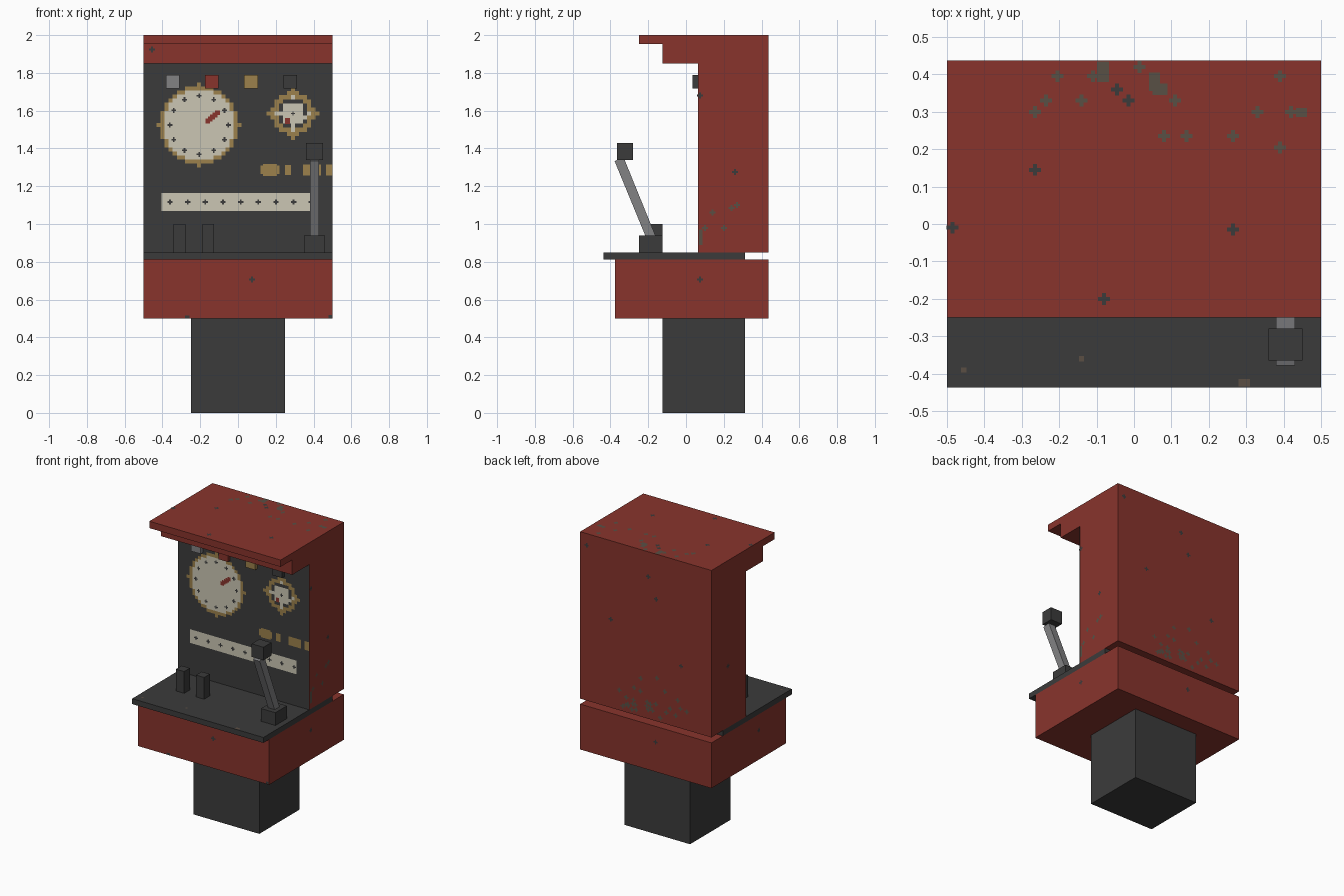
import bpy, bmesh, math, random
from mathutils import Vector

cube = bpy.data.objects.get("Cube")
if cube:
    bpy.data.objects.remove(cube, do_unlink=True)
random.seed(4)


def material(name, *rgb):
    lin = [((c / 255 + 0.055) / 1.055) ** 2.4 for c in rgb] + [1]
    m = bpy.data.materials.new(name)
    m.use_nodes = True
    m.diffuse_color = lin
    m.node_tree.nodes["Principled BSDF"].inputs["Base Color"].default_value = lin
    return m


RED = material("brick red", 136, 52, 44)
DARK = material("charcoal", 59, 59, 59)
CREAM = material("cream", 203, 198, 180)
BRASS = material("brass", 156, 129, 76)
GREY = material("steel grey", 130, 130, 132)
GREEN = material("worn patina", 88, 80, 69)
BROWN = material("brown stain", 91, 78, 68)


def finish(name, bm, mat):
    mesh = bpy.data.meshes.new(name)
    bm.to_mesh(mesh)
    bm.free()
    mesh.materials.append(mat)
    ob = bpy.data.objects.new(name, mesh)
    bpy.context.collection.objects.link(ob)
    return ob


def box(name, x, y, z, mat):
    """Box from (low, high) ranges."""
    bm = bmesh.new()
    bmesh.ops.create_cube(bm, size=1)
    for v in bm.verts:
        v.co = [(a + b) / 2 + c * (b - a) for (a, b), c in zip((x, y, z), v.co)]
    return finish(name, bm, mat)


def extrude_profile(name, profile, width, mat, centre=0):
    """Side outline (y, z) extruded across x."""
    bm = bmesh.new()
    face = bm.faces.new([bm.verts.new((centre - width / 2, y, z)) for y, z in profile])
    out = bmesh.ops.extrude_face_region(bm, geom=[face])
    bmesh.ops.translate(bm, vec=(width, 0, 0),
                        verts=[g for g in out["geom"] if isinstance(g, bmesh.types.BMVert)])
    bmesh.ops.recalc_face_normals(bm, faces=bm.faces)
    return finish(name, bm, mat)


# Planes for painted details: origin, across, up
X, Y, Z = Vector((1, 0, 0)), Vector((0, 1, 0)), Vector((0, 0, 1))
PANEL = (Y * 0.0625, X, Z)
BASE_FRONT = (Y * -0.375, X, Z)
CANOPY_FRONT = (Y * -0.125, X, Z)
BACK = (Y * 0.4375, -X, Z)
LEFT = (X * 0.5, Y, Z)
RIGHT = (X * -0.5, -Y, Z)
TOP = (Z * 2, X, Y)
SHELF = (Z * 0.85, X, Y)


def paint(name, plane, rects, mat, lift=0.002):
    """Thin flat patches, each (u, v, width, height) about its centre."""
    origin, u, v = plane
    origin = origin + u.cross(v) * lift
    bm = bmesh.new()
    for a, b, w, h in rects:
        bm.faces.new([bm.verts.new(origin + u * (a + i * w / 2) + v * (b + j * h / 2))
                      for i, j in ((-1, -1), (1, -1), (1, 1), (-1, 1))])
    return finish(name, bm, mat)


def pluses(points, s=0.032):
    """Small plus shapes as three strips."""
    t = s / 3
    rects = []
    for a, b in points:
        rects += [(a, b, s, t), (a, b + t, t, t), (a, b - t, t, t)]
    return rects


# Cabinet
box("column", (-0.25, 0.25), (-0.125, 0.3125), (0, 0.5), DARK)
box("base", (-0.5, 0.5), (-0.375, 0.4375), (0.5, 0.8125), RED)
box("shelf", (-0.5, 0.5), (-0.4375, 0.3125), (0.8125, 0.85), DARK)
extrude_profile("cabinet", [(0.4375, 0.85), (0.4375, 2), (-0.25, 2), (-0.25, 1.953),
                            (-0.125, 1.953), (-0.125, 1.85), (0.0625, 1.85),
                            (0.0625, 0.85)], 1, RED)
paint("front_panel", PANEL, [(0, 1.35, 1, 1)], DARK)

# Buttons above the dials
for i, (label, mat) in enumerate((("grey", GREY), ("red", RED), ("brass", BRASS), ("dark", DARK))):
    x = -0.345 + i * 0.207
    box(label + "_button", (x - 0.036, x + 0.036), (0.035, 0.0625), (1.717, 1.79), mat)

# Stubs and lever
for i, x in enumerate((-0.31, -0.158)):
    box("stub_%d" % (i + 1), (x - 0.031, x + 0.031), (-0.1875, -0.125), (0.85, 1), DARK)
box("lever_base", (0.35, 0.46), (-0.25, -0.125), (0.85, 0.938), DARK)
extrude_profile("lever_arm", [(-0.208, 0.92), (-0.162, 0.939), (-0.33, 1.352),
                              (-0.378, 1.333)], 0.05, GREY, 0.405)
box("lever_knob", (0.36, 0.45), (-0.365, -0.28), (1.34, 1.43), DARK)


def dial(name, cx, cz, rim, face, tip, ring=None):
    """Stepped round dial on a square grid, coloured by distance."""
    p = 0.0215
    cells = {"rim": [], "face": [], "ring": []}
    n = int(tip / p) + 1
    for i in range(-n, n + 1):
        for j in range(-n, n + 1):
            r, far = math.hypot(i, j) * p, max(abs(i), abs(j))
            key = None
            if r < face:
                key = "face"
                if ring and far == ring and (i, j) not in ((0, -ring), (ring, -1), (-ring, 0)):
                    key = "ring"
            elif r < rim or (min(abs(i), abs(j)) == 0 and r < tip):
                key = "rim"
            if key:
                cells[key].append((cx + i * p, cz + j * p, p, p))
    for key, mat in (("rim", BRASS), ("face", CREAM), ("ring", DARK)):
        if cells[key]:
            paint(name + "_" + key, PANEL, cells[key], mat, 0.004)


dial("large_dial", -0.206, 1.524, 0.208, 0.186, 0.23)
dial("small_dial", 0.291, 1.585, 0.113, 0.088, 0.133, 3)
angles = [math.radians(30 * k) for k in range(12)]
paint("large_dial_ticks", PANEL,
      pluses([(-0.206 + 0.155 * math.cos(a), 1.524 + 0.155 * math.sin(a)) for a in angles], 0.026),
      DARK, 0.006)
paint("large_dial_needle", PANEL,
      [(-0.16 + 0.013 * k, 1.545 + 0.011 * k, 0.026, 0.026) for k in range(5)], RED, 0.006)
paint("small_dial_needle", PANEL, [(0.262, 1.545, 0.025, 0.03)], RED, 0.006)
paint("small_dial_hub", PANEL, pluses([(0.291, 1.585)], 0.022), DARK, 0.006)

# Scale strip and brass labels
paint("scale_strip", PANEL, [(0, 1.117, 0.81, 0.094)], CREAM, 0.004)
paint("scale_ticks", PANEL, pluses([(-0.36 + 0.0935 * k, 1.117) for k in range(9)], 0.028),
      DARK, 0.006)
paint("brass_labels", PANEL, [(0.17, 1.286, 0.1, 0.045), (0.17, 1.286, 0.075, 0.064),
                              (0.265, 1.286, 0.033, 0.055), (0.392, 1.286, 0.095, 0.06),
                              (0.483, 1.286, 0.034, 0.06)], BRASS, 0.004)

# Wear specks
paint("top_chips", TOP, pluses([(-0.485, -0.01), (0.265, -0.015), (-0.08, -0.2),
                                (-0.265, 0.145), (-0.045, 0.36), (-0.015, 0.33)]), DARK)
paint("top_patina", TOP, pluses([(-0.205, 0.395), (-0.235, 0.33), (-0.265, 0.3), (-0.14, 0.33),
                                 (-0.11, 0.395), (0.015, 0.42), (0.11, 0.33), (0.08, 0.235),
                                 (0.14, 0.235), (0.265, 0.235), (0.33, 0.3), (0.39, 0.395),
                                 (0.39, 0.205), (0.42, 0.3)])
      + [(-0.083, 0.407, 0.032, 0.055), (0.055, 0.38, 0.03, 0.05),
         (0.07, 0.36, 0.04, 0.03), (0.448, 0.298, 0.03, 0.025)], GREEN)
paint("back_chips", BACK, pluses([(-0.45, 1.92), (0.02, 1.83), (0.08, 1.69), (-0.265, 1.46),
                                  (0.27, 1.28), (0.075, 0.705)]), DARK)
paint("back_patina", BACK,
      pluses([(max(-0.45, min(0.45, random.gauss(0, 0.17))),
               0.88 + min(0.3, abs(random.gauss(0, 0.12)))) for k in range(30)]), GREEN)
paint("left_chips", LEFT, pluses([(0.26, 1.275), (0.075, 1.68), (0.075, 0.705)]), DARK)
paint("left_patina", LEFT, pluses([(0.2, 0.98), (0.24, 1.085), (0.27, 1.1), (0.14, 1.06),
                                   (0.1, 0.98)]) + [(0.078, 0.93, 0.018, 0.08)], GREEN)
paint("right_chips", RIGHT, pluses([(-0.26, 1.275), (0.075, 0.705)]), DARK)
paint("base_chips", BASE_FRONT, pluses([(0.075, 0.705)]) + [(-0.268, 0.508, 0.025, 0.014),
                                                           (0.488, 0.51, 0.02, 0.018)], DARK)
paint("canopy_chip", CANOPY_FRONT, pluses([(-0.455, 1.925)]), DARK)
paint("shelf_stains", SHELF, [(-0.455, -0.39, 0.014, 0.014), (-0.14, -0.36, 0.014, 0.014),
                              (0.295, -0.425, 0.03, 0.02)], BROWN)
